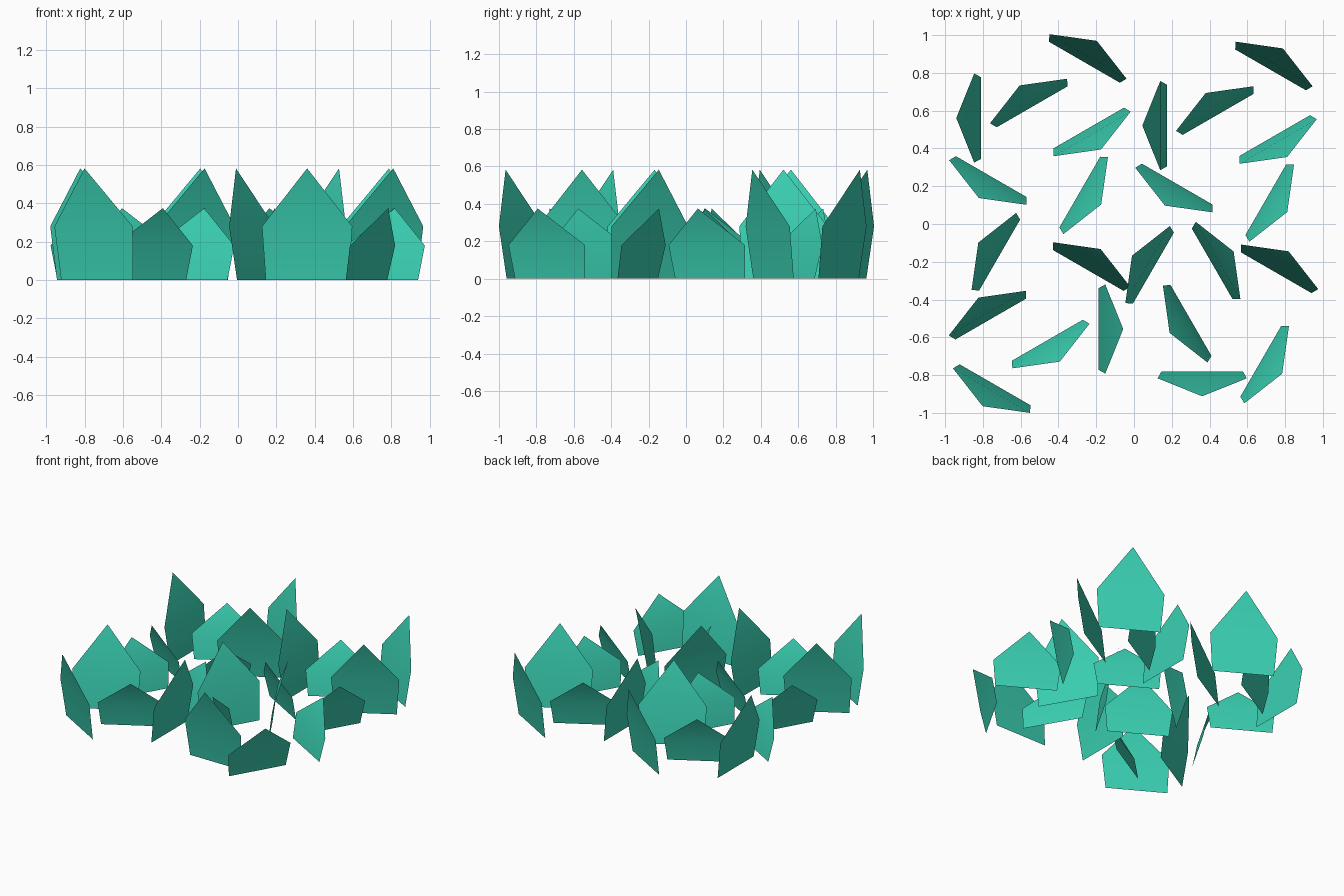
import bpy, math
from mathutils import Vector, Matrix

if "Cube" in bpy.data.objects:
    bpy.data.objects.remove(bpy.data.objects["Cube"])

# One teal colour for every leaf
teal = bpy.data.materials.new("teal_leaf")
teal.diffuse_color = (0.042, 0.63, 0.445, 1.0)
teal.use_nodes = True
teal.node_tree.nodes["Principled BSDF"].inputs["Base Color"].default_value = teal.diffuse_color


def leaf_mesh(name, mid_z, tip_z):
    """Thin pointed leaf blade that bends outwards along +x."""
    verts = [(0, -0.216, 0), (0, 0.216, 0),
             (0.036, 0.236, mid_z), (0.036, -0.236, mid_z),
             (0.131, 0, tip_z)]
    mesh = bpy.data.meshes.new(name)
    mesh.from_pydata(verts, [], [(0, 1, 2, 3), (3, 2, 4)])
    mesh.materials.append(teal)
    for p in mesh.polygons:
        p.use_smooth = True
    return mesh


tall = leaf_mesh("tall_leaf", 0.28, 0.583)
short = leaf_mesh("short_leaf", 0.18, 0.375)

# One clump: base centre x, y, lean direction in degrees, blade
clump = [
    (-0.262, 0.856, 60, tall),
    (-0.810, 0.561, 180, tall),
    (-0.240, 0.508, 300, tall),
    (-0.540, 0.620, 120, short),
    (-0.756, 0.251, 240, short),
    (-0.287, 0.169, 330, short),
]

# Four copies of the clump: turn in degrees, shift
clumps = [(0, 0, 0), (0, 0.985, -0.04), (180, -0.998, 0.005), (90, 0.922, 0.029)]

for c, (turn, dx, dy) in enumerate(clumps):
    rot = Matrix.Rotation(math.radians(turn), 3, 'Z')
    for i, (x, y, ang, mesh) in enumerate(clump):
        loc = rot @ Vector((x, y, 0)) + Vector((dx, dy, 0))
        if c == 3 and i == 0:
            loc.x += 0.037  # this leaf sits slightly closer to its clump
        ob = bpy.data.objects.new(f"{mesh.name}_{c + 1}_{i + 1}", mesh)
        ob.location = loc
        ob.rotation_euler = (0, 0, math.radians(ang + turn))
        bpy.context.collection.objects.link(ob)
